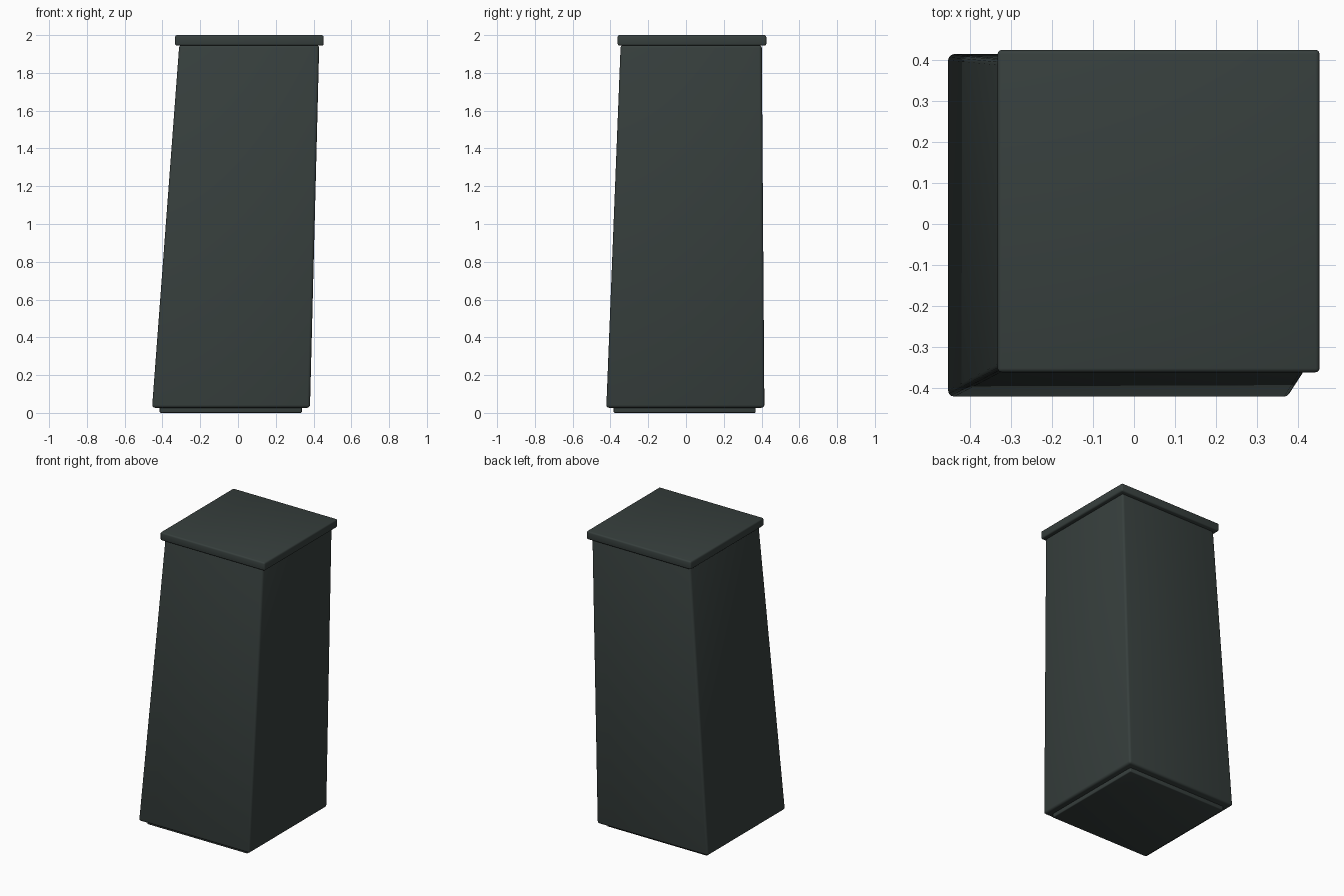
import bpy, bmesh

if "Cube" in bpy.data.objects:
    bpy.data.objects.remove(bpy.data.objects["Cube"])

mat = bpy.data.materials.new("dark slate")
mat.diffuse_color = (0.038, 0.050, 0.047, 1)
mat.use_nodes = True
mat.node_tree.nodes["Principled BSDF"].inputs["Base Color"].default_value = mat.diffuse_color


def slab(name, z0, z1, low, high, bevel):
    """Tapered block; low and high are (x0, x1, y0, y1) at z0 and z1."""
    bm = bmesh.new()
    rings = []
    for z, (x0, x1, y0, y1) in ((z0, low), (z1, high)):
        rings.append([bm.verts.new((x, y, z))
                      for x, y in ((x0, y0), (x1, y0), (x1, y1), (x0, y1))])
    a, b = rings
    bm.faces.new(a[::-1])
    bm.faces.new(b)
    for i in range(4):
        j = (i + 1) % 4
        bm.faces.new((a[i], a[j], b[j], b[i]))
    bmesh.ops.bevel(bm, geom=bm.edges[:], offset=bevel, segments=3,
                    profile=0.5, affect='EDGES', clamp_overlap=True)
    bmesh.ops.recalc_face_normals(bm, faces=bm.faces[:])
    me = bpy.data.meshes.new(name)
    bm.to_mesh(me)
    bm.free()
    me.materials.append(mat)
    ob = bpy.data.objects.new(name, me)
    bpy.context.collection.objects.link(ob)
    bpy.context.view_layer.objects.active = ob
    ob.select_set(True)
    bpy.ops.object.shade_smooth_by_angle(angle=0.7)
    ob.select_set(False)


# inset foot plate
foot = (-0.415, 0.338, -0.383, 0.368)
slab("foot_plate", 0.0, 0.05, foot, foot, 0.006)

# leaning, tapered shaft
slab("shaft", 0.027, 1.948, (-0.455, 0.381, -0.422, 0.415),
     (-0.311, 0.430, -0.346, 0.401), 0.015)

# overhanging cap
cap = (-0.333, 0.453, -0.362, 0.425)
slab("cap", 1.944, 2.0, cap, cap, 0.010)
